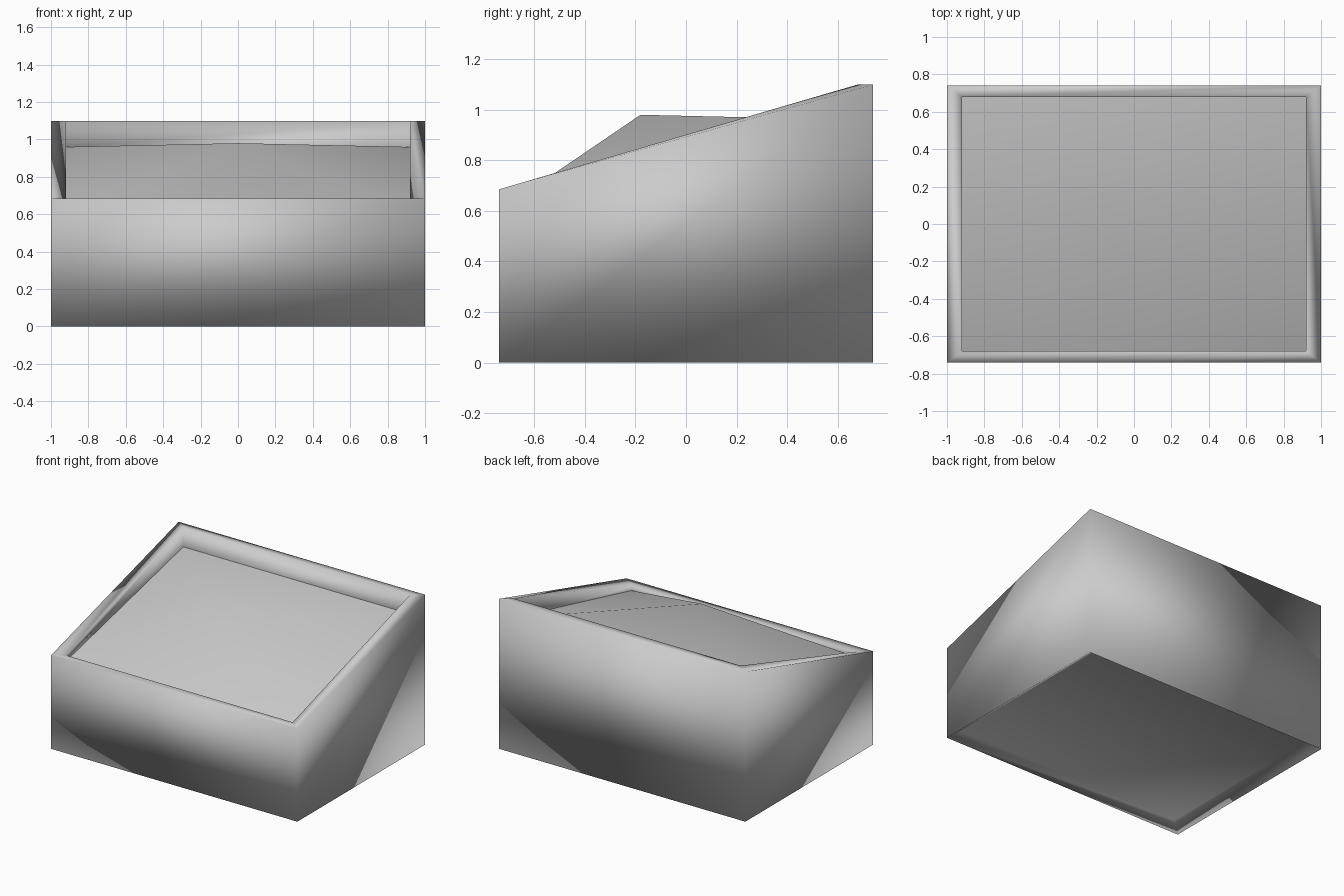
import bpy, bmesh

if "Cube" in bpy.data.objects:
    bpy.data.objects.remove(bpy.data.objects["Cube"])

OUT_X, OUT_Y = 1.0, 0.74      # outer half sizes
IN_X, IN_Y = 0.92, 0.68       # inner half sizes
FRONT_Z, BACK_Z = 0.685, 1.10
FILL_FRONT, FILL_BACK = 0.64, 0.96

grey = bpy.data.materials.new("light_grey")
grey.diffuse_color = (0.6, 0.6, 0.6, 1)
grey.use_nodes = True
grey.node_tree.nodes["Principled BSDF"].inputs["Base Color"].default_value = grey.diffuse_color


def ring(bm, hx, hy, z_front, z_back):
    """Four corners, counter-clockwise seen from above."""
    pts = [(-hx, -hy, z_front), (hx, -hy, z_front), (hx, hy, z_back), (-hx, hy, z_back)]
    return [bm.verts.new(p) for p in pts]


def finish(bm, name):
    me = bpy.data.meshes.new(name)
    for f in bm.faces:
        f.smooth = True
    bm.to_mesh(me)
    bm.free()
    me.materials.append(grey)
    ob = bpy.data.objects.new(name, me)
    bpy.context.collection.objects.link(ob)
    return ob


# Sloped box: recessed floor, outer walls, flat rim, inner walls
bm = bmesh.new()
rings = [
    ring(bm, IN_X, IN_Y, 0.055, 0.055),
    ring(bm, OUT_X, OUT_Y, 0, 0),
    ring(bm, OUT_X, OUT_Y, FRONT_Z, BACK_Z),
    ring(bm, IN_X, IN_Y, FRONT_Z, BACK_Z),
    ring(bm, IN_X, IN_Y, FILL_FRONT, FILL_BACK),
]
bm.faces.new(rings[0][::-1])
for a, b in zip(rings, rings[1:]):
    for i in range(4):
        j = (i + 1) % 4
        bm.faces.new((a[i], a[j], b[j], b[i]))
finish(bm, "sloped_box")

# Mounded filling: four slopes meeting at one peak
bm = bmesh.new()
edge = ring(bm, IN_X, IN_Y, FILL_FRONT, FILL_BACK)
peak = bm.verts.new((0, -0.18, 0.98))
for i in range(4):
    bm.faces.new((edge[i], edge[(i + 1) % 4], peak))
finish(bm, "mounded_filling")
